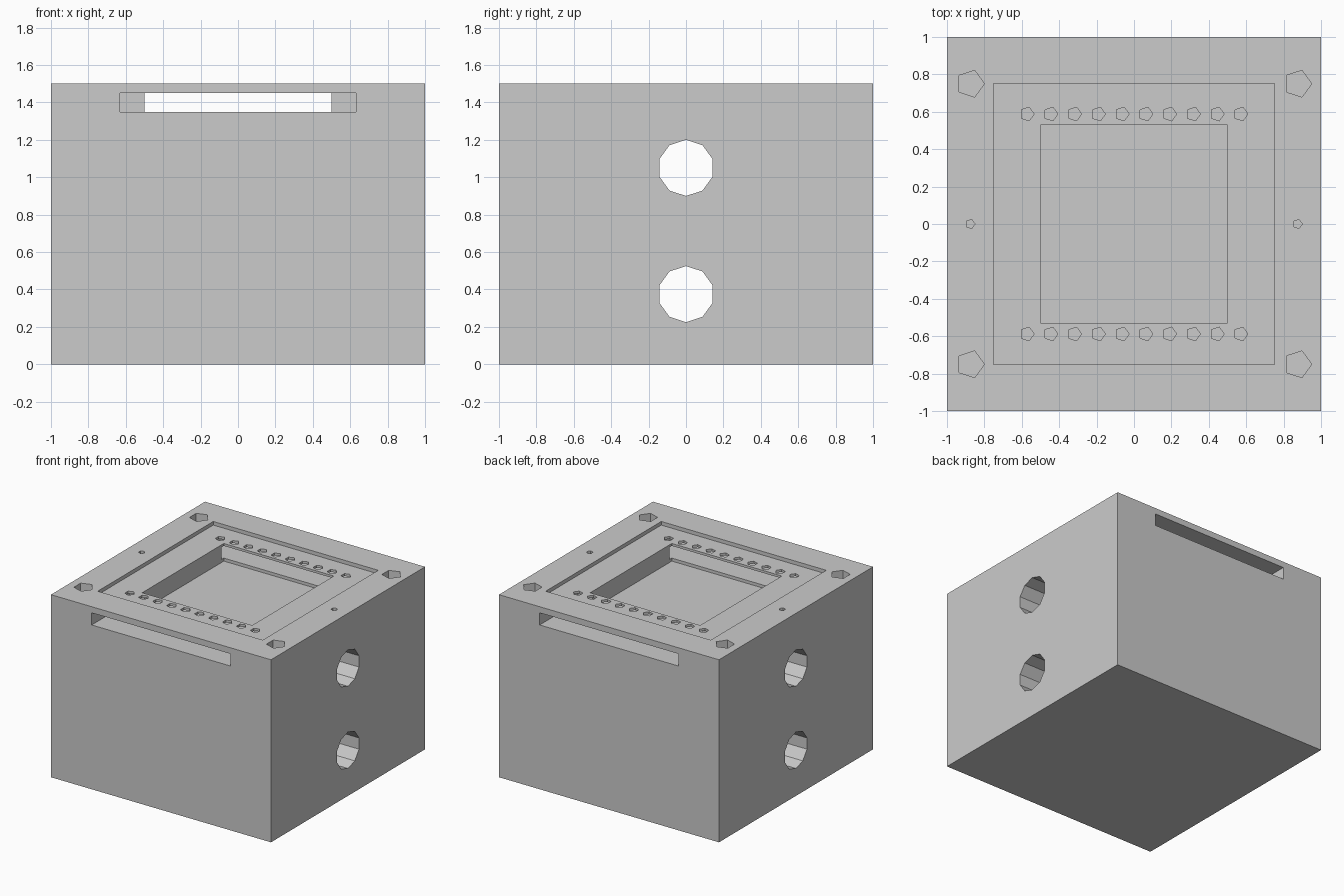
import bpy
from math import pi

cube = bpy.data.objects.get("Cube")
if cube:
    bpy.data.objects.remove(cube, do_unlink=True)

grey = bpy.data.materials.new("plain_grey")
grey.use_nodes = True
colour = (0.6, 0.6, 0.6, 1)
grey.diffuse_color = colour
grey.node_tree.nodes["Principled BSDF"].inputs["Base Color"].default_value = colour


def block(name, low, high):
    """Box between two opposite corners."""
    centre = [(a + b) / 2 for a, b in zip(low, high)]
    bpy.ops.mesh.primitive_cube_add(size=1, location=centre)
    obj = bpy.context.object
    obj.name = name
    obj.scale = [b - a for a, b in zip(low, high)]
    bpy.ops.object.transform_apply(location=True, rotation=True, scale=True)
    obj.data.materials.append(grey)
    return obj


def prism(name, sides, radius, depth, centre, rotation):
    bpy.ops.mesh.primitive_cylinder_add(vertices=sides, radius=radius, depth=depth,
                                        location=centre, rotation=rotation)
    obj = bpy.context.object
    obj.name = name
    bpy.ops.object.transform_apply(location=True, rotation=True, scale=True)
    obj.data.materials.append(grey)
    return obj


def top_hole(name, x, y, radius, bottom):
    """Five-sided hole with one corner towards +x."""
    height = 1.6 - bottom
    return prism(name, 5, radius, height, (x, y, bottom + height / 2), (0, 0, -pi / 2))


def cut(body, cutter):
    cutter.hide_render = True
    bpy.ops.object.select_all(action='DESELECT')
    bpy.context.view_layer.objects.active = body
    body.select_set(True)
    mod = body.modifiers.new("cut", 'BOOLEAN')
    mod.operation = 'DIFFERENCE'
    mod.solver = 'EXACT'
    mod.object = cutter
    bpy.ops.object.modifier_apply(modifier=mod.name)
    bpy.data.objects.remove(cutter, do_unlink=True)


# Main housing
housing = block("housing", (-1, -1, 0), (1, 1, 1.5))

# Shallow lid recess and the deeper pocket inside it
cut(housing, block("lid_recess", (-0.75, -0.75, 1.47), (0.75, 0.75, 1.6)))
cut(housing, block("pocket", (-0.5, -0.53, 1.325), (0.5, 0.53, 1.6)))

# Wide slots from front and back into the pocket
for y0, y1 in ((-1.1, -0.5), (0.5, 1.1)):
    cut(housing, block("slot", (-0.63, y0, 1.35), (0.63, y1, 1.45)))

# Ten-sided bores running from side to side
for z in (0.375, 1.05):
    cut(housing, prism("side_bore", 10, 0.15, 2.4, (0, 0, z), (pi / 2, 0, pi / 2)))

for side in (-1, 1):
    # Corner screw holes
    for end in (-1, 1):
        cut(housing, top_hole("screw_hole", side * 0.875, end * 0.75, 0.075, 1.25))
    # Small locating hole
    cut(housing, top_hole("locating_hole", side * 0.875, 0, 0.025, 1.4))
    # Row of pin holes opening into the slot
    for i in range(10):
        cut(housing, top_hole("pin_hole", -0.572 + i * 0.127, side * 0.588, 0.038, 1.4))

for poly in housing.data.polygons:
    poly.use_smooth = False
